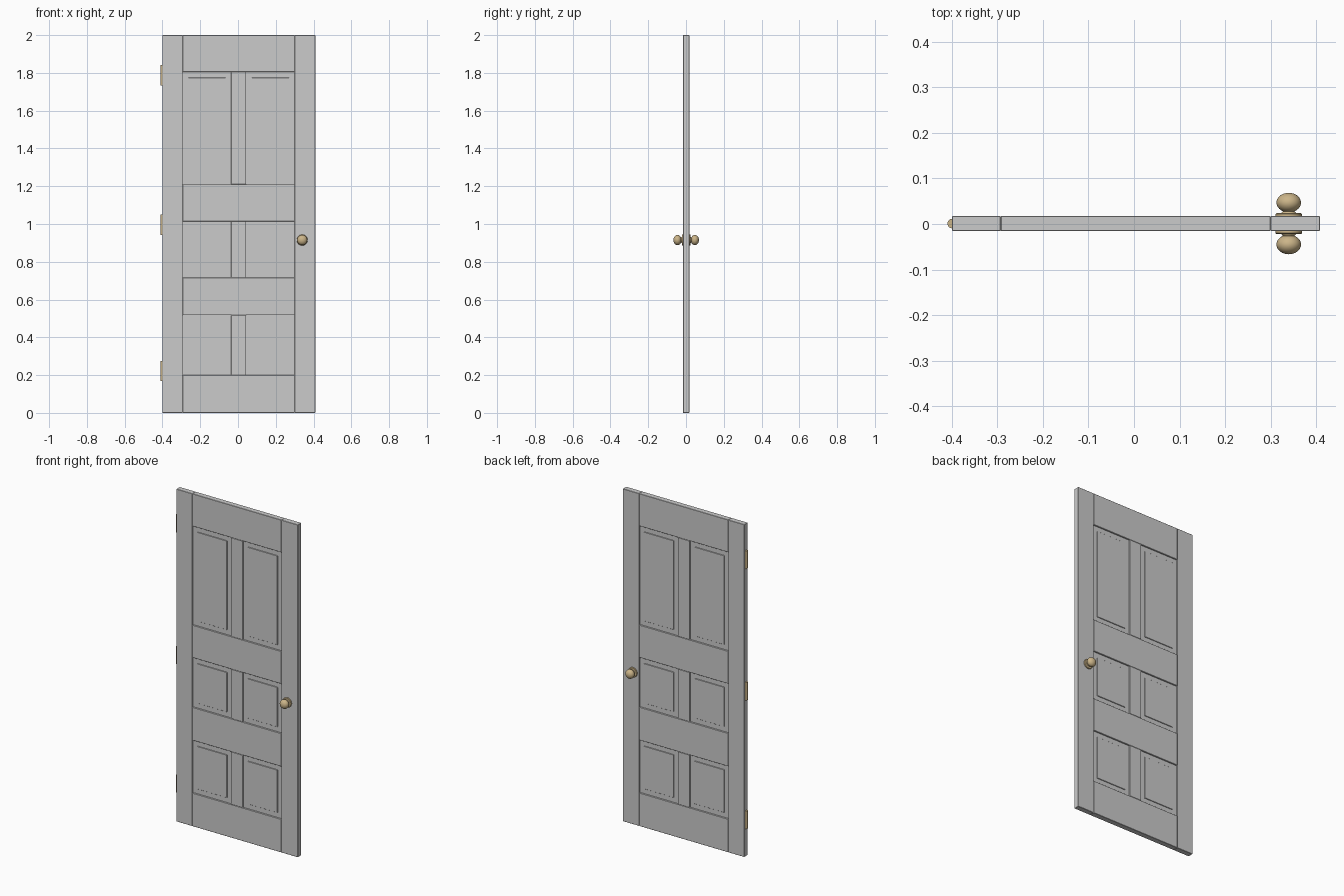
import bpy, bmesh, math
from mathutils import Matrix

if "Cube" in bpy.data.objects:
    bpy.data.objects.remove(bpy.data.objects["Cube"])

YC = 0.001           # mid-plane of the door leaf
T = 0.033            # leaf thickness
X0, X1 = -0.40, 0.409
XL, XR = -0.293, 0.300   # inner edges of the stiles
ML, MR = -0.036, 0.043   # edges of the centre mullions
OPENINGS = [("lower", 0.20, 0.517), ("middle", 0.716, 1.014), ("upper", 1.21, 1.805)]

brass = bpy.data.materials.new("brass")
brass.diffuse_color = (0.60, 0.46, 0.25, 1)
brass.use_nodes = True
brass.node_tree.nodes["Principled BSDF"].inputs["Base Color"].default_value = brass.diffuse_color


def add_mesh(name, bm, mat=None, angle=None):
    bmesh.ops.recalc_face_normals(bm, faces=bm.faces)
    me = bpy.data.meshes.new(name)
    bm.to_mesh(me)
    bm.free()
    ob = bpy.data.objects.new(name, me)
    bpy.context.collection.objects.link(ob)
    if mat:
        me.materials.append(mat)
    if angle:
        bpy.ops.object.select_all(action='DESELECT')
        ob.select_set(True)
        bpy.context.view_layer.objects.active = ob
        bpy.ops.object.shade_smooth_by_angle(angle=math.radians(angle))
    return ob


def board(name, xa, xb, za, zb, thick=T, bevel=0.0015):
    bm = bmesh.new()
    m = (Matrix.Translation(((xa + xb) / 2, YC, (za + zb) / 2))
         @ Matrix.Diagonal((xb - xa, thick, zb - za, 1)))
    bmesh.ops.create_cube(bm, size=1, matrix=m)
    if bevel:
        bmesh.ops.bevel(bm, geom=bm.edges[:], offset=bevel, segments=1,
                        affect='EDGES', profile=0.5)
    return add_mesh(name, bm)


def lathe(name, profile, steps, matrix, mat):
    bm = bmesh.new()
    vs = [bm.verts.new((r, 0, h)) for r, h in profile]
    es = [bm.edges.new(p) for p in zip(vs, vs[1:])]
    bmesh.ops.spin(bm, geom=vs + es, cent=(0, 0, 0), axis=(0, 0, 1),
                   angle=math.tau, steps=steps, use_merge=True)
    bmesh.ops.remove_doubles(bm, verts=bm.verts, dist=1e-5)
    bm.transform(matrix)
    return add_mesh(name, bm, mat, 40)


# stiles
board("hinge_stile", X0, XL, 0, 2)
board("lock_stile", XR, X1, 0, 2)

# rails fill the spaces between the openings
levels = [0] + [z for _, a, b in OPENINGS for z in (a, b)] + [2]
for name, za, zb in zip(("bottom_rail", "lock_rail", "middle_rail", "top_rail"),
                        levels[0::2], levels[1::2]):
    board(name, XL, XR, za, zb)

# mullions, recessed panels and raised fields
for name, za, zb in OPENINGS:
    board(name + "_mullion", ML, MR, za, zb)
    for side, xa, xb in (("left", XL, ML), ("right", MR, XR)):
        e, i = 0.004, 0.030
        board(f"{name}_{side}_panel", xa - e, xb + e, za - e, zb + e, 0.017, 0)
        board(f"{name}_{side}_field", xa + i, xb - i, za + i, zb - i, 0.026, 0.001)

# hinge barrels
for name, zc in (("lower", 0.222), ("middle", 0.995), ("upper", 1.787)):
    h, r = 0.054, 0.0105
    lathe(name + "_hinge", [(0, -h), (r, -h), (r, h), (0, h)], 24,
          Matrix.Translation((-0.3995, YC, zc)), brass)

# knobs: rosette, neck and flattened ball, turned about the y axis
ball = [(0.027 * math.sin(a), 0.046 + 0.0215 * -math.cos(a))
        for a in (math.radians(28 + k * 152 / 14) for k in range(15))]
profile = [(0, 0.012), (0.029, 0.012), (0.029, 0.021), (0.027, 0.023),
           (0.016, 0.023), (0.013, 0.027)] + ball
for name, rot in (("front_knob", 90), ("back_knob", -90)):
    lathe(name, profile, 32, Matrix.Translation((0.34, YC, 0.915))
          @ Matrix.Rotation(math.radians(rot), 4, 'X'), brass)
